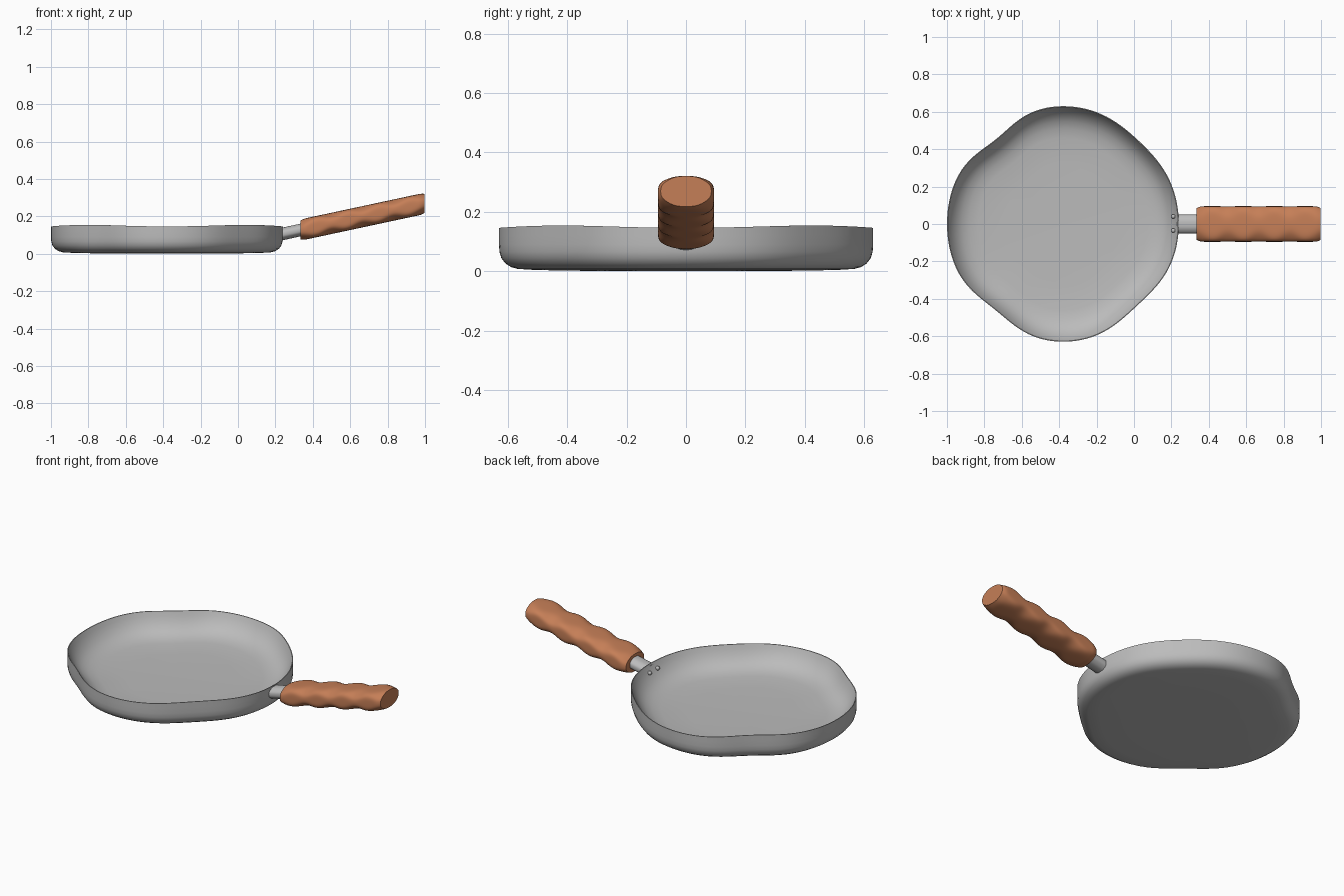
import bpy, bmesh
from math import sin, cos, pi, exp, degrees, radians
from mathutils import Vector

if "Cube" in bpy.data.objects:
    bpy.data.objects.remove(bpy.data.objects["Cube"])


def material(name, rgb):
    m = bpy.data.materials.new(name)
    m.diffuse_color = (*rgb, 1)
    m.use_nodes = True
    m.node_tree.nodes["Principled BSDF"].inputs["Base Color"].default_value = m.diffuse_color
    return m


steel = material("steel", (0.5, 0.5, 0.5))
wood = material("wood", (0.56, 0.21, 0.095))


def finish(name, bm, mat):
    bmesh.ops.recalc_face_normals(bm, faces=bm.faces)
    me = bpy.data.meshes.new(name)
    bm.to_mesh(me)
    bm.free()
    ob = bpy.data.objects.new(name, me)
    bpy.context.collection.objects.link(ob)
    me.materials.append(mat)
    bpy.ops.object.select_all(action='DESELECT')
    ob.select_set(True)
    bpy.context.view_layer.objects.active = ob
    bpy.ops.object.shade_smooth_by_angle(angle=radians(45))
    return ob


def loft(name, rings, mat):
    """Skin a list of equal-length point rings and cap both ends."""
    bm = bmesh.new()
    loops = [[bm.verts.new(p) for p in ring] for ring in rings]
    n = len(loops[0])
    for a, b in zip(loops, loops[1:]):
        for i in range(n):
            j = (i + 1) % n
            bm.faces.new((a[i], a[j], b[j], b[i]))
    bm.faces.new(loops[0])
    bm.faces.new(loops[-1])
    return finish(name, bm, mat)


def section(x, z, w, h, chamfer, p=10, n=64):
    """Soft chamfered-box cross-section in the yz plane."""
    ring = []
    for i in range(n):
        a = 2 * pi * i / n
        c, s = abs(cos(a)), abs(sin(a))
        k = (c ** p + s ** p + ((c + s) / chamfer) ** p) ** (-1 / p)
        ring.append((x, w * cos(a) * k, z + h * sin(a) * k))
    return ring


# Pan: rounded outline with a pouring dent and a flatter stretch on each side
def radius(a):
    back = a <= pi
    d = degrees(a if back else 2 * pi - a)
    dent, width = (0.049, 18) if back else (0.042, 19)
    flat = 0.024 if back else 0.036
    return (0.62 + 0.011 * sin(a) ** 2 - dent * exp(-((d - 128) / width) ** 2)
            - flat * exp(-((d - 48) / 21) ** 2))


profile = [(0.02, 0.0), (0.5, 0.001), (0.8, 0.004), (0.9, 0.008), (0.935, 0.014),
           (0.965, 0.026), (0.987, 0.044), (0.997, 0.065), (1.0, 0.09), (1.0, 0.12),
           (1.0, 0.150), (0.993, 0.150), (0.975, 0.125), (0.95, 0.1), (0.915, 0.074),
           (0.87, 0.054), (0.81, 0.039), (0.73, 0.031), (0.5, 0.026), (0.02, 0.025)]
N = 128
rings = []
for s, z in profile:
    ring = []
    for i in range(N):
        a = 2 * pi * i / N
        wave = -0.004 * cos(4 * a) * max(0, (z - 0.08) / 0.07)
        ring.append((-0.38 + s * radius(a) * cos(a), s * radius(a) * sin(a), z + wave))
    rings.append(ring)
loft("pan_body", rings, steel)

# Metal stem joining the pan to the grip
loft("handle_stem", [section(0.23, 0.104, 0.05, 0.034, 1.45),
                     section(0.38, 0.137, 0.05, 0.034, 1.45)], steel)

# Carved wooden grip with scalloped chamfers along its length
rings = []
M = 64
for i in range(M + 1):
    t = i / M
    taper = 1 - 0.1 * max(0, 1 - min(t, 1 - t) / 0.05) ** 2
    chamfer = 1.6 - 0.16 * cos(8 * pi * t)
    rings.append(section(0.335 + 0.663 * t, 0.127 + 0.142 * t,
                         0.095 * taper, 0.057 * taper, chamfer))
loft("handle_grip", rings, wood)

# Two rivets inside the pan where the stem is fixed
for side, y in (("left", 0.04), ("right", -0.035)):
    bm = bmesh.new()
    bmesh.ops.create_uvsphere(bm, u_segments=16, v_segments=8, radius=0.012)
    bmesh.ops.translate(bm, verts=bm.verts, vec=Vector((0.211, y, 0.112)))
    finish("rivet_" + side, bm, steel)
